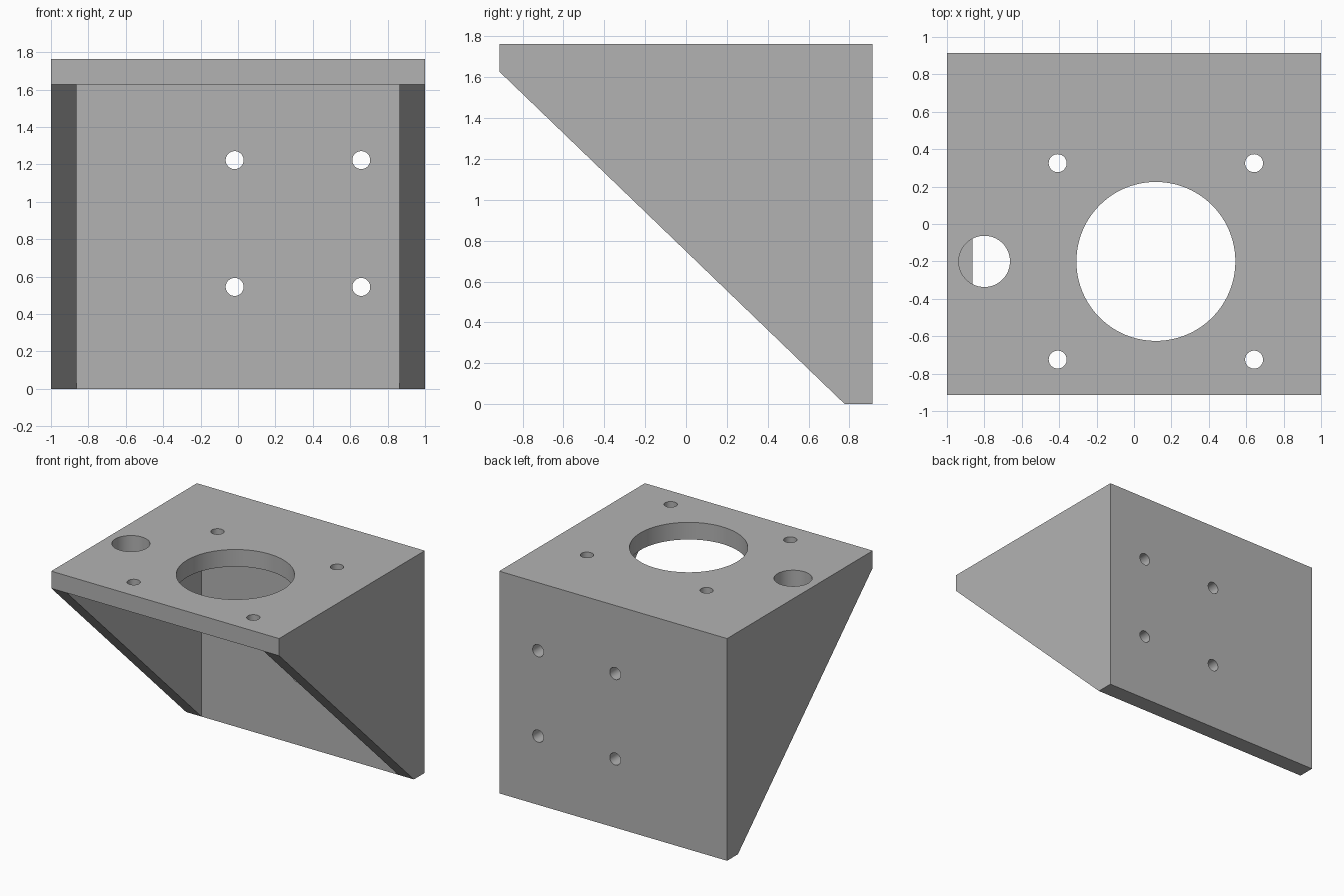
import bpy
import bmesh
from mathutils import Matrix, Vector

if "Cube" in bpy.data.objects:
    bpy.data.objects.remove(bpy.data.objects["Cube"], do_unlink=True)

HALF_W, HALF_D, HEIGHT, WALL = 1.0, 0.913, 1.763, 0.136
SHELF_Z = HEIGHT - WALL      # underside of top plate
BACK_Y = HALF_D - WALL       # inner face of back plate

grey = bpy.data.materials.new("light grey")
grey.use_nodes = True
grey.diffuse_color = (0.45, 0.45, 0.45, 1)
grey.node_tree.nodes["Principled BSDF"].inputs["Base Color"].default_value = grey.diffuse_color


def finish(name, bm):
    bmesh.ops.recalc_face_normals(bm, faces=bm.faces)
    mesh = bpy.data.meshes.new(name)
    bm.to_mesh(mesh)
    bm.free()
    mesh.materials.append(grey)
    obj = bpy.data.objects.new(name, mesh)
    bpy.context.scene.collection.objects.link(obj)
    return obj


def prism(name, profile, half_width):
    """Extrude a side profile of (y, z) points along x."""
    bm = bmesh.new()
    face = bm.faces.new([bm.verts.new((-half_width, y, z)) for y, z in profile])
    ext = bmesh.ops.extrude_face_region(bm, geom=[face])["geom"]
    verts = [v for v in ext if isinstance(v, bmesh.types.BMVert)]
    bmesh.ops.translate(bm, verts=verts, vec=(2 * half_width, 0, 0))
    return finish(name, bm)


def drill(name, start, end, radius, segments=48):
    """Round cutter running from start to end."""
    start, end = Vector(start), Vector(end)
    axis = end - start
    matrix = Matrix.Translation((start + end) / 2) @ axis.to_track_quat("Z", "Y").to_matrix().to_4x4()
    bm = bmesh.new()
    bmesh.ops.create_cone(bm, cap_ends=True, segments=segments, radius1=radius,
                          radius2=radius, depth=axis.length, matrix=matrix)
    return finish(name, bm)


def cut(target, cutter):
    cutter.hide_render = True
    mod = target.modifiers.new("cut", "BOOLEAN")
    mod.operation, mod.solver, mod.object = "DIFFERENCE", "EXACT", cutter
    bpy.ops.object.modifier_apply(modifier=mod.name)
    bpy.data.objects.remove(cutter, do_unlink=True)


# Bracket body: top plate, back plate and two triangular gussets in one solid
bracket = prism("motor_bracket", [(-HALF_D, HEIGHT), (-HALF_D, SHELF_Z), (BACK_Y, 0),
                                  (HALF_D, 0), (HALF_D, HEIGHT)], HALF_W)
bpy.context.view_layer.objects.active = bracket
bracket.select_set(True)

# Open space between the gussets
cut(bracket, prism("cavity", [(-2, SHELF_Z), (-2, -1), (BACK_Y, -1), (BACK_Y, SHELF_Z)],
                   HALF_W - WALL))


def drill_top(x, y, radius, segments=48):
    cut(bracket, drill("top_drill", (x, y, SHELF_Z - 0.001), (x, y, HEIGHT + 0.1), radius, segments))


# Top plate: large bore, four screw holes around it, and a cable hole
CX, CY, PITCH, SCREW = 0.117, -0.2, 0.525, 0.048
drill_top(CX, CY, 0.425, 96)
drill_top(-0.8, CY, 0.137, 64)
for sx in (-1, 1):
    for sy in (-1, 1):
        drill_top(CX + sx * PITCH, CY + sy * PITCH, SCREW)

# Back plate: square of four mounting holes
for x in (-0.018, 0.659):
    for z in (0.545, 1.223):
        cut(bracket, drill("back_drill", (x, BACK_Y - 0.1, z), (x, HALF_D + 0.1, z), SCREW))

bpy.ops.object.shade_smooth_by_angle(angle=0.5)
